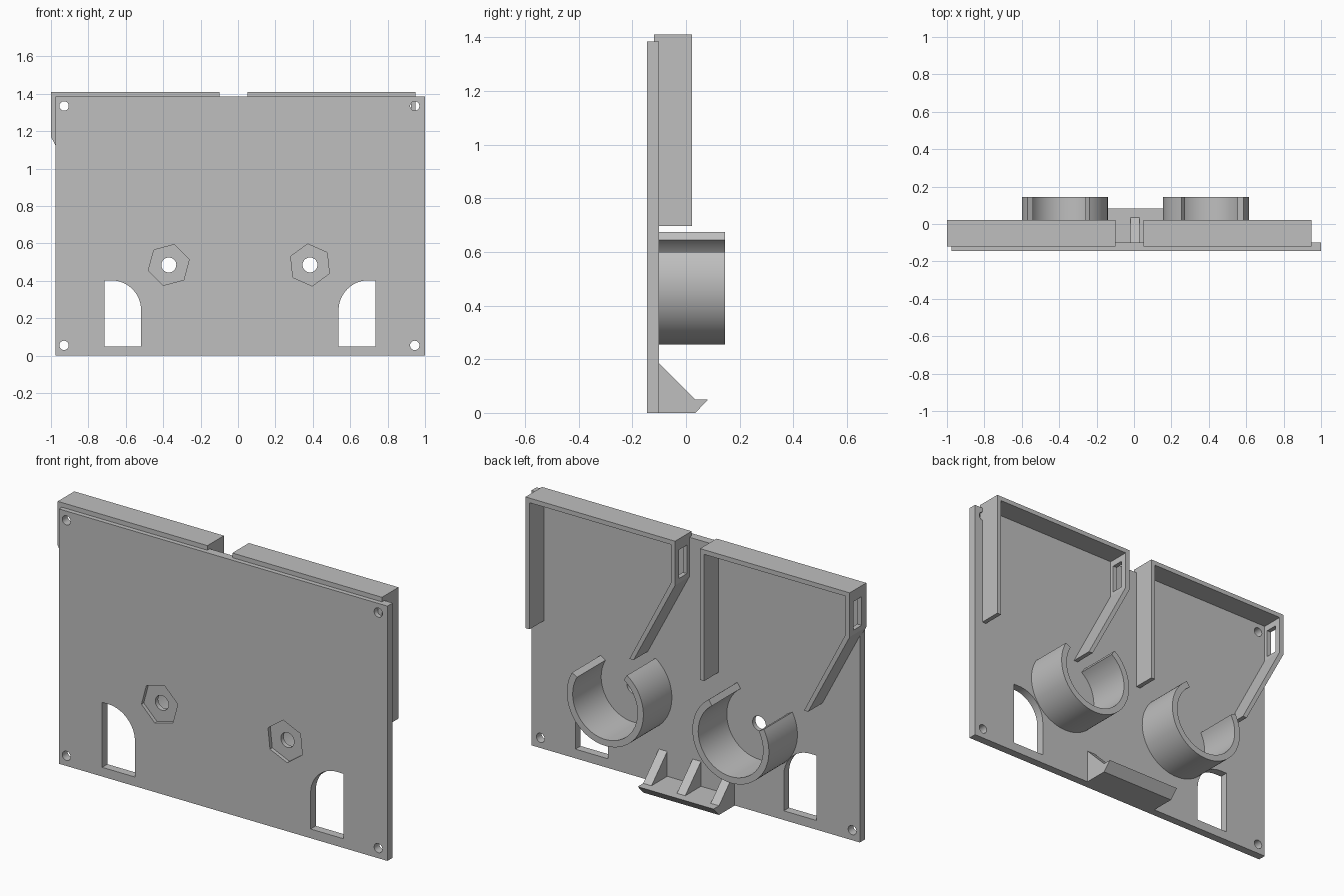
import bpy, bmesh
from math import cos, sin, radians

cube = bpy.data.objects.get("Cube")
if cube:
    bpy.data.objects.remove(cube, do_unlink=True)

grey = bpy.data.materials.new("light grey plastic")
grey.use_nodes = True
colour = (0.52, 0.52, 0.52, 1)
grey.diffuse_color = colour
grey.node_tree.nodes["Principled BSDF"].inputs["Base Color"].default_value = colour

FRONT, BACK = -0.145, -0.10      # plate faces
RIM_FRONT, RIM_BACK = -0.12, 0.022
HUBS = ((-0.37, 15, 1), (0.385, 36, -1))  # x, nut angle, mirror sign
HUB_Z = 0.485


def arc(cx, cz, r, start, end, steps):
    """Points along an arc, angles in degrees."""
    angles = [radians(start + (end - start) * i / steps) for i in range(steps + 1)]
    return [(cx + r * cos(a), cz + r * sin(a)) for a in angles]


def circle(cx, cz, r, sides, turn=0):
    return arc(cx, cz, r, turn, turn + 360, sides)[:-1]


def prism(name, profile, lo, hi, axis="y"):
    """Extrude an (x, z) profile along y, or a (y, z) profile along x."""
    place = (lambda p, d: (p[0], d, p[1])) if axis == "y" else (lambda p, d: (d, p[0], p[1]))
    bm = bmesh.new()
    ends = [[bm.verts.new(place(p, d)) for p in profile] for d in (lo, hi)]
    bm.faces.new(ends[0])
    bm.faces.new(ends[1])
    n = len(profile)
    for i in range(n):
        j = (i + 1) % n
        bm.faces.new((ends[0][i], ends[0][j], ends[1][j], ends[1][i]))
    bmesh.ops.recalc_face_normals(bm, faces=bm.faces)
    mesh = bpy.data.meshes.new(name)
    bm.to_mesh(mesh)
    bm.free()
    mesh.materials.append(grey)
    obj = bpy.data.objects.new(name, mesh)
    bpy.context.collection.objects.link(obj)
    return obj


def rect(a0, a1, z0, z1):
    return [(a0, z0), (a1, z0), (a1, z1), (a0, z1)]


def activate(obj):
    bpy.ops.object.select_all(action="DESELECT")
    obj.select_set(True)
    bpy.context.view_layer.objects.active = obj


def cut(obj, cutter):
    """Subtract the cutter from the object and discard it."""
    mod = obj.modifiers.new("cut", "BOOLEAN")
    mod.operation, mod.solver, mod.object = "DIFFERENCE", "EXACT", cutter
    activate(obj)
    bpy.ops.object.modifier_apply(modifier=mod.name)
    bpy.data.objects.remove(cutter, do_unlink=True)


def smooth(obj):
    activate(obj)
    bpy.ops.object.shade_smooth_by_angle(angle=radians(30))


# Face plate with screw holes, nut recesses and half-arched windows
plate = prism("face_plate", rect(-0.975, 1.0, 0, 1.385), FRONT, BACK)
for x in (-0.93, 0.945):
    for z in (0.055, 1.335):
        cut(plate, prism("screw_cutter", circle(x, z, 0.025, 32), -0.3, 0))
for x, turn, sign in HUBS:
    cut(plate, prism("axle_cutter", circle(x, HUB_Z, 0.04, 32), -0.3, 0))
    cut(plate, prism("nut_cutter", circle(x, HUB_Z, 0.113, 6, turn), -0.3, FRONT + 0.02))
for outer, inner in ((-0.715, -0.518), (0.735, 0.538)):
    sign = 1 if inner > outer else -1
    curve = [(inner + sign * (x - 0.16), z) for x, z in arc(0, 0.243, 0.16, 0, 90, 16)]
    window = [(outer, 0.05), (inner, 0.05)] + curve + [(outer, 0.403)]
    cut(plate, prism("window_cutter", window, -0.3, 0))
smooth(plate)

# Open round cups behind the plate
for name, (x, turn, sign) in zip(("right_cup", "left_cup"), HUBS):
    ring = (arc(0, HUB_Z, 0.23, 150, 415, 56) + arc(0, HUB_Z, 0.195, 415, 150, 56))
    smooth(prism(name, [(x + sign * px, pz) for px, pz in ring], BACK - 0.005, 0.145))

# Two hoods: top and straight side in one bent strip, slotted wall running into a sloped chute
T = 0.025
TOP, BEND, END = 1.41, 1.17, 0.697
for side, x0, x1 in (("right", -1.0, -0.10), ("left", 0.05, 0.95)):
    slope = 0.25
    profile = [(x0, TOP), (x1, TOP), (x1, END), (x1 - T, END), (x1 - T, TOP - T),
               (x0 + T, TOP - T), (x0 + T, BEND + 0.007), (x0 + slope + T, END),
               (x0 + slope, END), (x0, BEND)]
    hood = prism(side + "_hood", profile, RIM_FRONT, RIM_BACK)
    cut(hood, prism("slot_cutter", rect(-0.08, -0.012, 1.195, 1.35), x0 - 0.1, x0 + 0.1, "x"))

# Bottom lip with bevelled edge and three gussets
MID = 0.005
prism("bottom_lip", [(BACK - 0.005, 0), (0.035, 0), (0.082, 0.05), (BACK - 0.005, 0.05)],
      MID - 0.228, MID + 0.228, "x")
for name, offset in (("right", -0.203), ("middle", 0), ("left", 0.203)):
    x = MID + offset
    prism(name + "_gusset", [(BACK - 0.005, 0.045), (0.035, 0.045), (0.035, 0.05),
                             (BACK, 0.185), (BACK - 0.005, 0.185)], x - 0.025, x + 0.025, "x")
